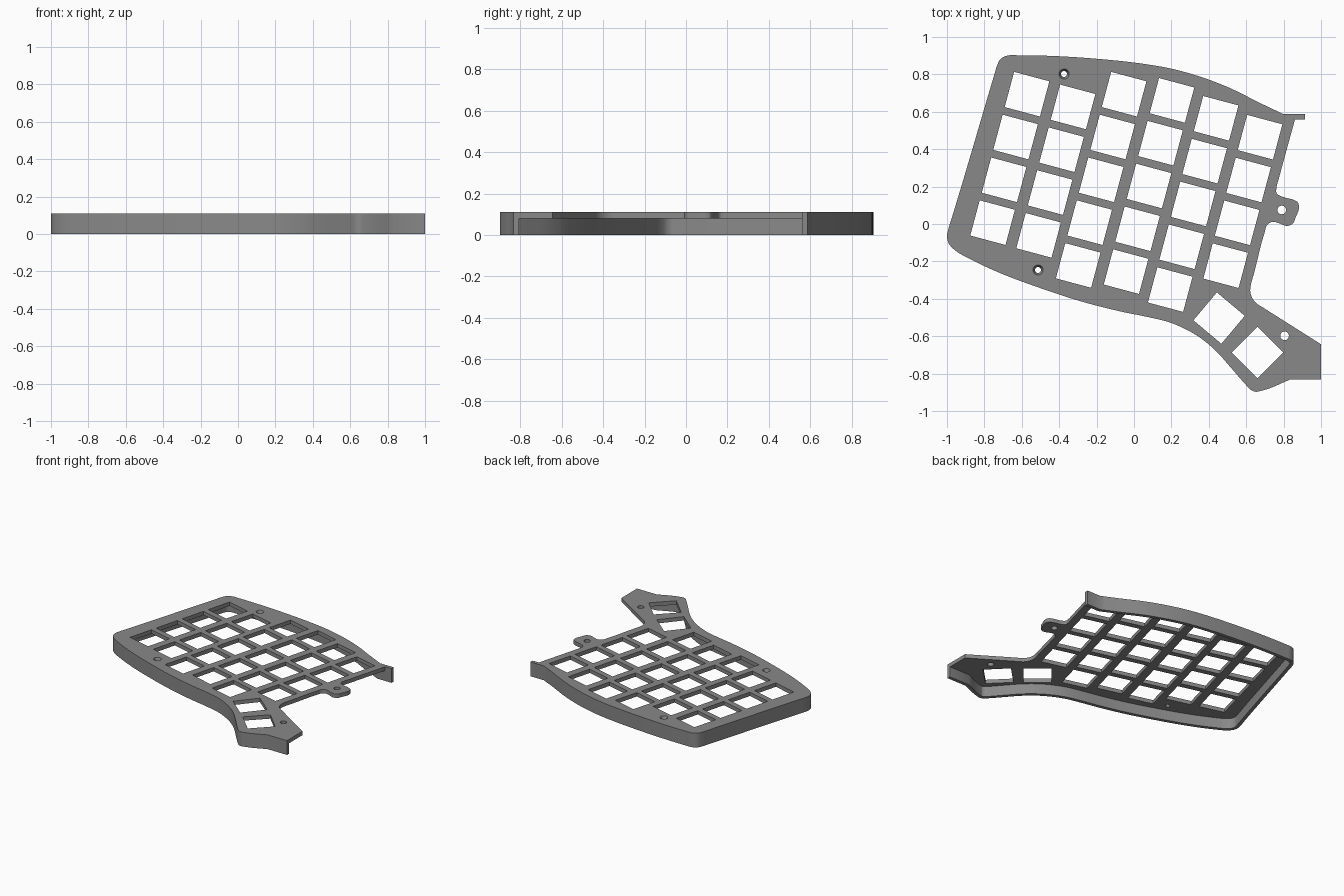
import bpy, bmesh, math
from mathutils import Vector

if "Cube" in bpy.data.objects:
    bpy.data.objects.remove(bpy.data.objects["Cube"])

TOP, UNDER, WALL = 0.11, 0.08, 0.026
TILT = math.radians(-15)

grey = bpy.data.materials.new("mid grey")
grey.diffuse_color = (0.25, 0.25, 0.25, 1)
grey.use_nodes = True
grey.node_tree.nodes["Principled BSDF"].inputs["Base Color"].default_value = grey.diffuse_color


def smooth(pts, steps=4):
    """Rounded path through the points (spacing-aware tangents)."""
    p = [Vector(q) for q in pts]
    n = len(p)
    tan = []
    for i in range(n):
        if i in (0, n - 1):
            tan.append((p[min(i + 1, n - 1)] - p[max(i - 1, 0)]).normalized())
        else:
            a, b = p[i] - p[i - 1], p[i + 1] - p[i]
            tan.append((a / a.length_squared + b / b.length_squared).normalized())
    out = []
    for i in range(n - 1):
        d = (p[i + 1] - p[i]).length
        for k in range(steps):
            t = k / steps
            out.append(p[i] * (2*t**3 - 3*t**2 + 1) + tan[i] * d * (t**3 - 2*t**2 + t)
                       + p[i + 1] * (3*t**2 - 2*t**3) + tan[i + 1] * d * (t**3 - t**2))
    return out + [p[-1]]


def square(x, y, angle, half=0.0975):
    c, s = math.cos(angle) * half, math.sin(angle) * half
    return [Vector((x + c*u - s*v, y + s*u + c*v)) for u, v in ((-1, -1), (1, -1), (1, 1), (-1, 1))]


def circle(x, y, r, n=24):
    return [Vector((x + r*math.cos(i*math.tau/n), y + r*math.sin(i*math.tau/n))) for i in range(n)]


def finish(bm, name):
    bmesh.ops.recalc_face_normals(bm, faces=bm.faces)
    mesh = bpy.data.meshes.new(name)
    bm.to_mesh(mesh)
    bm.free()
    mesh.materials.append(grey)
    ob = bpy.data.objects.new(name, mesh)
    bpy.context.collection.objects.link(ob)
    bpy.ops.object.select_all(action='DESELECT')
    ob.select_set(True)
    bpy.context.view_layer.objects.active = ob
    bpy.ops.object.shade_smooth_by_angle(angle=math.radians(30))


# Outer edge: back, left side and front, then the inner right side
back_left = [(0.80, 0.587), (0.674, 0.647), (0.513, 0.727), (0.353, 0.788), (0.193, 0.832),
             (0.032, 0.859), (-0.182, 0.882), (-0.449, 0.899), (-0.62, 0.902), (-0.675, 0.901),
             (-0.711, 0.885), (-0.733, 0.845), (-0.745, 0.805), (-0.975, 0.03), (-0.992, -0.025),
             (-1.0, -0.07), (-0.987, -0.11), (-0.955, -0.142)]
front = [(-0.877, -0.187), (-0.717, -0.262), (-0.503, -0.342), (-0.289, -0.412), (-0.075, -0.467),
         (0.086, -0.5), (0.193, -0.527), (0.273, -0.561), (0.353, -0.608), (0.433, -0.674),
         (0.524, -0.775), (0.60, -0.862), (0.625, -0.887), (0.65, -0.897), (0.68, -0.892),
         (0.834, -0.832)]
right = smooth([(0.695, -0.45), (0.645, -0.415), (0.622, -0.365), (0.626, -0.32), (0.64, -0.27),
                (0.70, -0.04), (0.712, -0.005), (0.745, 0.012), (0.77, 0.006), (0.825, -0.01),
                (0.852, 0.005), (0.862, 0.03), (0.882, 0.095), (0.875, 0.117), (0.856, 0.128),
                (0.79, 0.147), (0.762, 0.165), (0.762, 0.195), (0.775, 0.245), (0.861, 0.56)])
outer = [Vector((0.915, 0.587))] + smooth(back_left + front) + [Vector((1.0, -0.832))]
outline = outer + [Vector((1.0, -0.643))] + right + [Vector((0.915, 0.56))]

# Key openings: first key centre of each column, and number of rows
openings = []
for x, y, rows in ((-0.572, 0.694, 4), (-0.326, 0.626, 4), (-0.053, 0.694, 5),
                   (0.203, 0.661, 5), (0.439, 0.565, 5), (0.674, 0.464, 4)):
    for r in range(rows):
        openings.append(square(x + math.sin(TILT)*0.237*r, y - math.cos(TILT)*0.237*r, TILT))
openings += [square(0.455, -0.503, math.radians(-40)), square(0.66, -0.687, math.radians(-45))]
openings += [circle(0.79, 0.075, 0.023), circle(0.805, -0.598, 0.023)]
screws = [(-0.374, 0.802), (-0.513, -0.246)]
openings += [circle(x, y, 0.016) for x, y in screws]

# Switch plate
bm = bmesh.new()
for loop in [outline] + openings:
    vs = [bm.verts.new((p.x, p.y, UNDER)) for p in loop]
    for i, v in enumerate(vs):
        bm.edges.new((v, vs[i - 1]))
bmesh.ops.triangle_fill(bm, edges=bm.edges[:], use_beauty=True, normal=(0, 0, 1))
ext = bmesh.ops.extrude_face_region(bm, geom=bm.faces[:])
upper = [g for g in ext["geom"] if isinstance(g, bmesh.types.BMVert)]
for v in upper:
    v.co.z = TOP
    for x, y in screws:  # countersink
        d = v.co.xy - Vector((x, y))
        if d.length < 0.02:
            v.co.xy = Vector((x, y)) + d * 1.7
finish(bm, "switch_plate")

# Rim wall under the plate, open on the inner right side
bm = bmesh.new()
rings = []
for i, p in enumerate(outer):
    a = (p - outer[i - 1]).normalized() if i else None
    b = (outer[i + 1] - p).normalized() if i < len(outer) - 1 else None
    a, b = a or b, b or a
    t = (a + b).normalized()
    q = p + Vector((-t.y, t.x)) * WALL / max(t.dot(a), 0.5)
    rings.append([bm.verts.new((c.x, c.y, z)) for c, z in ((p, 0), (q, 0), (q, UNDER), (p, UNDER))])
for r, s in zip(rings, rings[1:]):
    for k in range(4):
        bm.faces.new((r[k], r[(k + 1) % 4], s[(k + 1) % 4], s[k]))
bm.faces.new(rings[0])
bm.faces.new(rings[-1])
finish(bm, "rim_wall")
